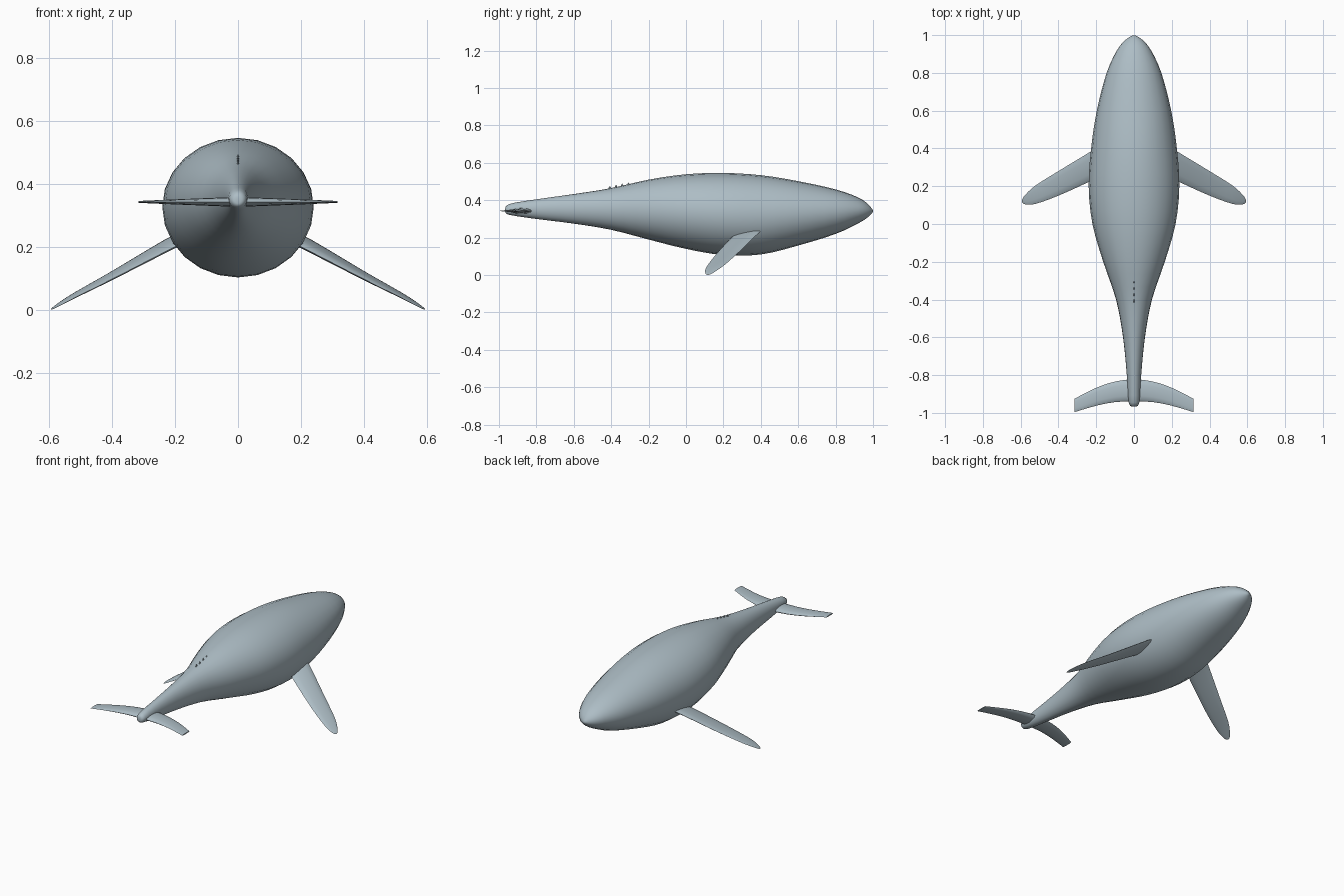
import bpy
import bmesh
import math
from mathutils import Vector

default = bpy.data.objects.get("Cube")
if default:
    bpy.data.objects.remove(default)

skin = bpy.data.materials.new("blue grey skin")
skin.use_nodes = True
skin_colour = (0.42, 0.51, 0.56, 1)
skin.diffuse_color = skin_colour
skin.node_tree.nodes["Principled BSDF"].inputs["Base Color"].default_value = skin_colour


def smooth_stations(stations, steps):
    """Catmull-Rom interpolation of station tuples."""
    pts = [Vector(s) for s in stations]
    out = []
    for i in range(len(pts) - 1):
        a, b = pts[max(i - 1, 0)], pts[i]
        c, d = pts[i + 1], pts[min(i + 2, len(pts) - 1)]
        for k in range(steps):
            t = k / steps
            out.append(b + (c - a) * (t / 2)
                       + (a * 2 - b * 5 + c * 4 - d) * (t * t / 2)
                       + (b * 3 - a - c * 3 + d) * (t ** 3 / 2))
    return out + [pts[-1]]


def loft(name, rings, angle):
    """Skin a list of equal rings and close both ends."""
    bm = bmesh.new()
    loops = [[bm.verts.new(p) for p in ring] for ring in rings]
    n = len(loops[0])
    for low, high in zip(loops, loops[1:]):
        for i in range(n):
            j = (i + 1) % n
            bm.faces.new((low[i], low[j], high[j], high[i]))
    bm.faces.new(loops[0])
    bm.faces.new(loops[-1])
    bmesh.ops.remove_doubles(bm, verts=bm.verts, dist=0.0002)
    bmesh.ops.recalc_face_normals(bm, faces=bm.faces)
    mesh = bpy.data.meshes.new(name)
    bm.to_mesh(mesh)
    bm.free()
    obj = bpy.data.objects.new(name, mesh)
    bpy.context.collection.objects.link(obj)
    mesh.materials.append(skin)
    bpy.ops.object.select_all(action="DESELECT")
    obj.select_set(True)
    bpy.context.view_layer.objects.active = obj
    bpy.ops.object.shade_smooth_by_angle(angle=math.radians(angle))
    return obj


def body_ring(y, width, top, bottom, sides=24):
    mid, half = (top + bottom) / 2, (top - bottom) / 2
    turns = [math.tau * i / sides for i in range(sides)]
    return [(width * math.sin(a), y, mid + half * math.cos(a)) for a in turns]


def blade_ring(lead, trail, thick, side):
    """Lens section between a leading and a trailing point."""
    lead, trail = Vector(lead), Vector(trail)
    ring = []
    for i in range(12):
        a = math.tau * i / 12
        p = lead.lerp(trail, (1 - math.cos(a)) / 2)
        p.z += thick * math.sin(a)
        p.x *= side
        ring.append(p)
    return ring


# Body: y, half width, top, bottom, from tail to snout
body = [
    (-0.967, 0.008, 0.352, 0.338), (-0.945, 0.028, 0.38, 0.322),
    (-0.8, 0.038, 0.405, 0.3), (-0.6, 0.058, 0.433, 0.275),
    (-0.4, 0.095, 0.465, 0.242), (-0.2, 0.163, 0.51, 0.19),
    (0, 0.22, 0.539, 0.14), (0.2, 0.24, 0.546, 0.107),
    (0.4, 0.227, 0.534, 0.11), (0.6, 0.197, 0.502, 0.158),
    (0.8, 0.145, 0.458, 0.22), (0.92, 0.09, 0.415, 0.276),
    (0.975, 0.045, 0.378, 0.311), (0.999, 0.006, 0.347, 0.337),
]
loft("body", [body_ring(*s) for s in smooth_stations(body, 3)], 60)

# Pectoral fins: x, leading y and z, trailing y and z, half thickness
fin = [
    (0.15, 0.43, 0.26, 0.27, 0.225, 0.015),
    (0.235, 0.38, 0.217, 0.225, 0.183, 0.014),
    (0.4, 0.28, 0.12, 0.15, 0.098, 0.01),
    (0.52, 0.205, 0.053, 0.107, 0.038, 0.006),
    (0.575, 0.155, 0.018, 0.104, 0.009, 0.003),
    (0.592, 0.13, 0.004, 0.115, 0.002, 0.001),
]
# Flukes: x, leading y, trailing y, half thickness
fluke = [
    (0, -0.82, -0.938, 0.016), (0.1, -0.834, -0.943, 0.012),
    (0.2, -0.867, -0.962, 0.008), (0.315, -0.925, -0.996, 0.003),
]
for label, side in (("left", 1), ("right", -1)):
    rings = [blade_ring((x, ly, lz), (x, ty, tz), t, side)
             for x, ly, lz, ty, tz, t in smooth_stations(fin, 3)]
    loft(label + "_flipper", rings, 50)
    rings = [blade_ring((x, ly, 0.343), (x, ty, 0.343), t, side)
             for x, ly, ty, t in smooth_stations(fluke, 3)]
    loft(label + "_fluke", rings, 50)

# Row of tiny knobs on the back
for i in range(4):
    y = -0.415 + i * 0.033
    z = 0.464 + i * 0.006
    rings = [body_ring(y, 0.003, z, z - 0.02, 6),
             body_ring(y + 0.008, 0.003, z + 0.014, z - 0.02, 6),
             body_ring(y + 0.014, 0.003, z + 0.004, z - 0.02, 6)]
    loft("back_knob_" + str(i + 1), rings, 30)
